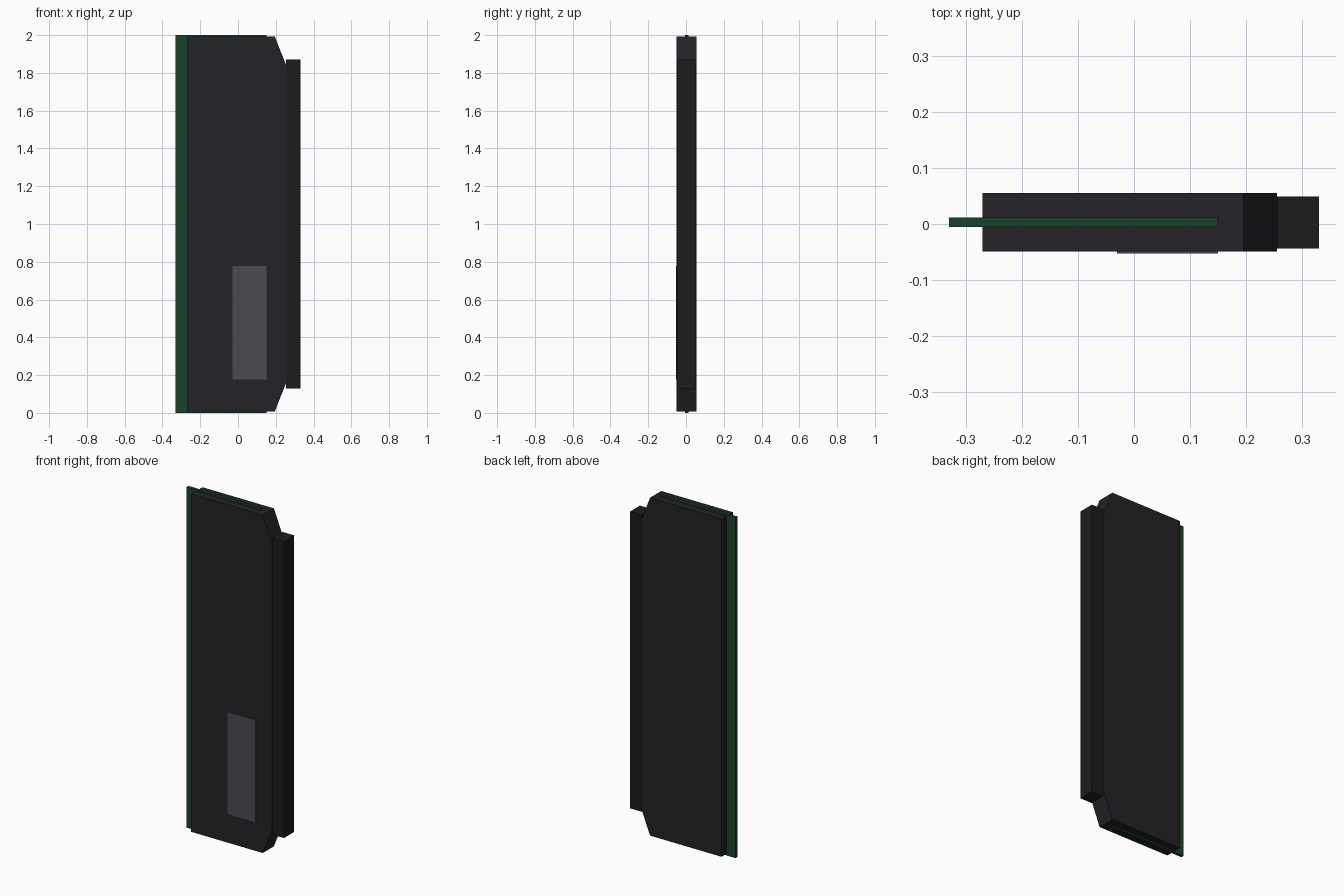
import bpy, bmesh

if "Cube" in bpy.data.objects:
    bpy.data.objects.remove(bpy.data.objects["Cube"])


def material(name, rgb):
    mat = bpy.data.materials.new(name)
    mat.diffuse_color = (*rgb, 1)
    mat.use_nodes = True
    mat.node_tree.nodes["Principled BSDF"].inputs["Base Color"].default_value = mat.diffuse_color
    return mat


def slab(name, profile, y0, y1, mat):
    """Extrude an x-z outline from y0 to y1."""
    bm = bmesh.new()
    face = bm.faces.new([bm.verts.new((x, y0, z)) for x, z in profile])
    ext = bmesh.ops.extrude_face_region(bm, geom=[face])
    verts = [g for g in ext["geom"] if isinstance(g, bmesh.types.BMVert)]
    bmesh.ops.translate(bm, verts=verts, vec=(0, y1 - y0, 0))
    bmesh.ops.recalc_face_normals(bm, faces=bm.faces)
    mesh = bpy.data.meshes.new(name)
    bm.to_mesh(mesh)
    bm.free()
    mesh.materials.append(mat)
    obj = bpy.data.objects.new(name, mesh)
    bpy.context.collection.objects.link(obj)
    return obj


def rect(x0, x1, z0, z1):
    return [(x0, z0), (x1, z0), (x1, z1), (x0, z1)]


green = material("board_green", (0.01, 0.055, 0.023))
dark = material("spreader_dark", (0.017, 0.016, 0.02))
black = material("bar_black", (0.012, 0.012, 0.012))
grey = material("label_grey", (0.07, 0.07, 0.085))

# Circuit board running the full length
slab("circuit_board", rect(-0.33, 0.15, 0, 2), -0.005, 0.012, green)

# Heat spreader with two chamfered corners
slab("heat_spreader", [(-0.27, 0.008), (0.195, 0.008), (0.255, 0.16),
                       (0.255, 1.84), (0.195, 1.992), (-0.27, 1.992)],
     -0.049, 0.055, dark)

# Bar along the outer edge
slab("edge_bar", rect(0.255, 0.33, 0.13, 1.872), -0.044, 0.049, black)

# Thin label on the front
slab("label", rect(-0.03, 0.15, 0.178, 0.778), -0.053, -0.049, grey)
